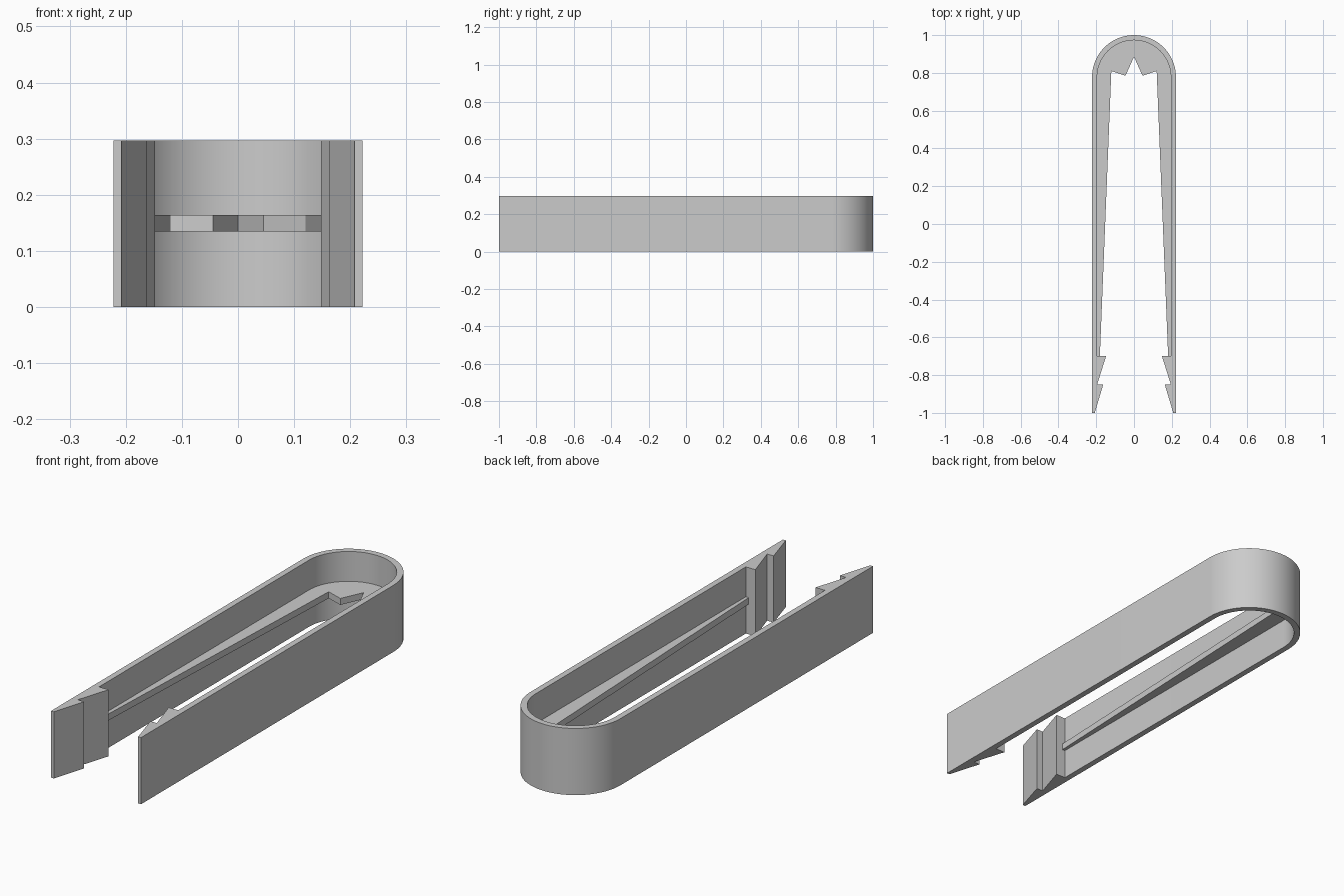
import bpy
import bmesh
from math import pi, sin, cos, radians

if "Cube" in bpy.data.objects:
    bpy.data.objects.remove(bpy.data.objects["Cube"], do_unlink=True)

HEIGHT = 0.297
OUTER, INNER = 0.222, 0.195      # radii of the rounded back end
BEND_Y = 1 - OUTER               # centre of the bend

grey = bpy.data.materials.new("light_grey")
grey.use_nodes = True
colour = (0.6, 0.6, 0.6, 1)
grey.diffuse_color = colour
grey.node_tree.nodes["Principled BSDF"].inputs["Base Color"].default_value = colour


def arc(radius, steps=48):
    """Half circle from the left side round the back to the right side."""
    return [(radius * cos(pi * i / steps), BEND_Y + radius * sin(pi * i / steps))
            for i in range(steps + 1)]


def mirrored(points):
    return [(-x, y) for x, y in reversed(points)]


def extrude_outline(name, outline, bottom, top):
    bm = bmesh.new()
    face = bm.faces.new([bm.verts.new((x, y, bottom)) for x, y in outline])
    result = bmesh.ops.extrude_face_region(bm, geom=[face])
    moved = [v for v in result["geom"] if isinstance(v, bmesh.types.BMVert)]
    bmesh.ops.translate(bm, verts=moved, vec=(0, 0, top - bottom))
    bmesh.ops.recalc_face_normals(bm, faces=bm.faces)
    mesh = bpy.data.meshes.new(name)
    bm.to_mesh(mesh)
    bm.free()
    mesh.materials.append(grey)
    obj = bpy.data.objects.new(name, mesh)
    bpy.context.collection.objects.link(obj)
    bpy.ops.object.select_all(action="DESELECT")
    obj.select_set(True)
    bpy.context.view_layer.objects.active = obj
    bpy.ops.object.shade_smooth_by_angle(angle=radians(30))
    return obj


# U-shaped clip wall with two barbs inside each tip
barbs = [(INNER, -0.70), (0.148, -0.70), (INNER, -0.85),
         (0.163, -0.85), (0.208, -1.0)]
wall = ([(OUTER, -1.0)] + arc(OUTER) + [(-OUTER, -1.0)]
        + mirrored(barbs) + arc(INNER)[::-1] + barbs)
extrude_outline("clip_wall", wall, 0, HEIGHT)

# Thin middle web, tapering along the arms, with a notched back edge
embedded = INNER + 0.01
web_edge = [(0.045, 0.785), (0.12, 0.81), (0.181, -0.705)]
web = ([(embedded, -0.705)] + arc(embedded) + [(-embedded, -0.705)]
       + mirrored(web_edge) + [(0, 0.885)] + web_edge)
extrude_outline("middle_web", web, 0.135, 0.164)
